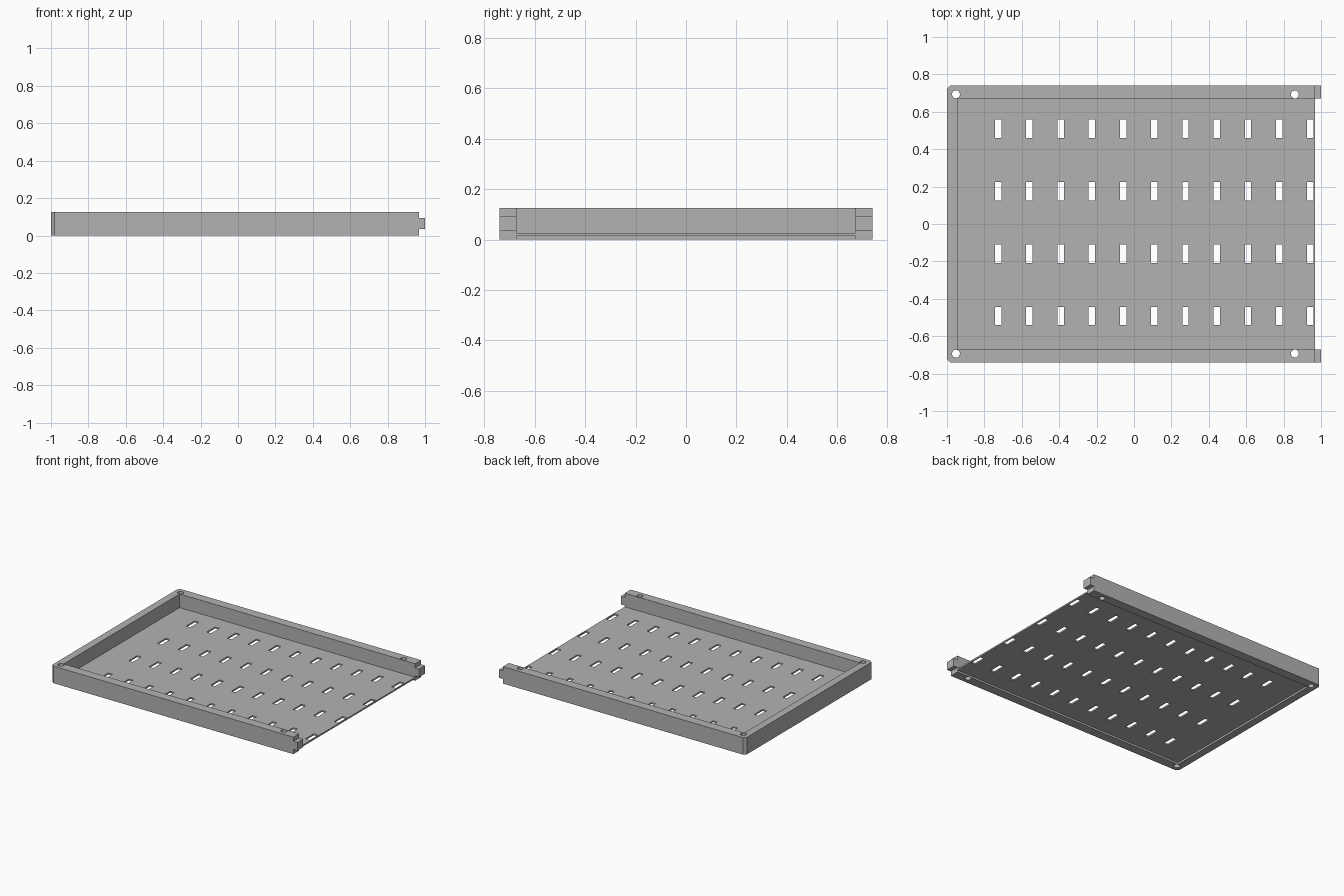
import bpy, bmesh

if "Cube" in bpy.data.objects:
    bpy.data.objects.remove(bpy.data.objects["Cube"])

H = 0.125                  # frame height
Y_OUT, Y_IN = 0.74, 0.672  # rail outer and inner faces
X_IN, X_END = -0.945, 0.968
CH = 0.018                 # corner chamfer

grey = bpy.data.materials.new("light grey")
grey.diffuse_color = (0.45, 0.45, 0.45, 1)
grey.use_nodes = True
grey.node_tree.nodes["Principled BSDF"].inputs["Base Color"].default_value = grey.diffuse_color


def finish(bm, name):
    bmesh.ops.recalc_face_normals(bm, faces=bm.faces)
    me = bpy.data.meshes.new(name)
    bm.to_mesh(me)
    bm.free()
    ob = bpy.data.objects.new(name, me)
    me.materials.append(grey)
    bpy.context.collection.objects.link(ob)
    return ob


def extrude_up(bm, faces, height):
    ext = bmesh.ops.extrude_face_region(bm, geom=faces)
    verts = [g for g in ext["geom"] if isinstance(g, bmesh.types.BMVert)]
    bmesh.ops.translate(bm, verts=verts, vec=(0, 0, height))


def box(name, x0, x1, y0, y1, z0, z1):
    bm = bmesh.new()
    f = bm.faces.new([bm.verts.new((x, y, z0)) for x, y in
                      ((x0, y0), (x1, y0), (x1, y1), (x0, y1))])
    extrude_up(bm, [f], z1 - z0)
    return finish(bm, name)


# U-shaped frame: two side rails and an end wall, outer corners chamfered
half = [(X_IN, Y_IN), (X_END, Y_IN), (X_END, Y_OUT), (-1 + CH, Y_OUT), (-1, Y_OUT - CH)]
outline = half + [(x, -y) for x, y in reversed(half)]
bm = bmesh.new()
extrude_up(bm, [bm.faces.new([bm.verts.new((x, y, 0)) for x, y in outline])], H)
frame = finish(bm, "frame")

# Screw holes through the rails
bm = bmesh.new()
for x in (-0.952, 0.86):
    for y in (-0.693, 0.693):
        r = bmesh.ops.create_cone(bm, cap_ends=True, segments=32, radius1=0.021,
                                  radius2=0.021, depth=0.5)
        bmesh.ops.translate(bm, verts=r["verts"], vec=(x, y, H / 2))
cutter = finish(bm, "hole_cutter")
cutter.hide_render = True
cutter.hide_viewport = True
cut = frame.modifiers.new("holes", "BOOLEAN")
cut.operation = "DIFFERENCE"
cut.solver = "EXACT"
cut.object = cutter

# Slotted floor: a grid of cells with the slot cells left out
slots_x = [-0.726 + 0.1669 * i for i in range(11)]
slots_y = [-0.492 + 0.3335 * j for j in range(4)]
xs = [X_IN] + [c + s for c in slots_x for s in (-0.017, 0.017)] + [X_END]
ys = [-Y_IN] + [c + s for c in slots_y for s in (-0.049, 0.049)] + [Y_IN]
bm = bmesh.new()
grid = [[bm.verts.new((x, y, 0.014)) for y in ys] for x in xs]
cells = []
for i in range(len(xs) - 1):
    for j in range(len(ys) - 1):
        if not (i % 2 and j % 2):
            cells.append(bm.faces.new((grid[i][j], grid[i + 1][j],
                                       grid[i + 1][j + 1], grid[i][j + 1])))
extrude_up(bm, cells, 0.011)
finish(bm, "slotted_floor")

# Tongues on the open ends of the rails
for name, s in (("front_tongue", -1), ("back_tongue", 1)):
    y0, y1 = sorted((s * Y_IN, s * Y_OUT))
    box(name, X_END, 1.0, y0, y1, 0.034, 0.094)
